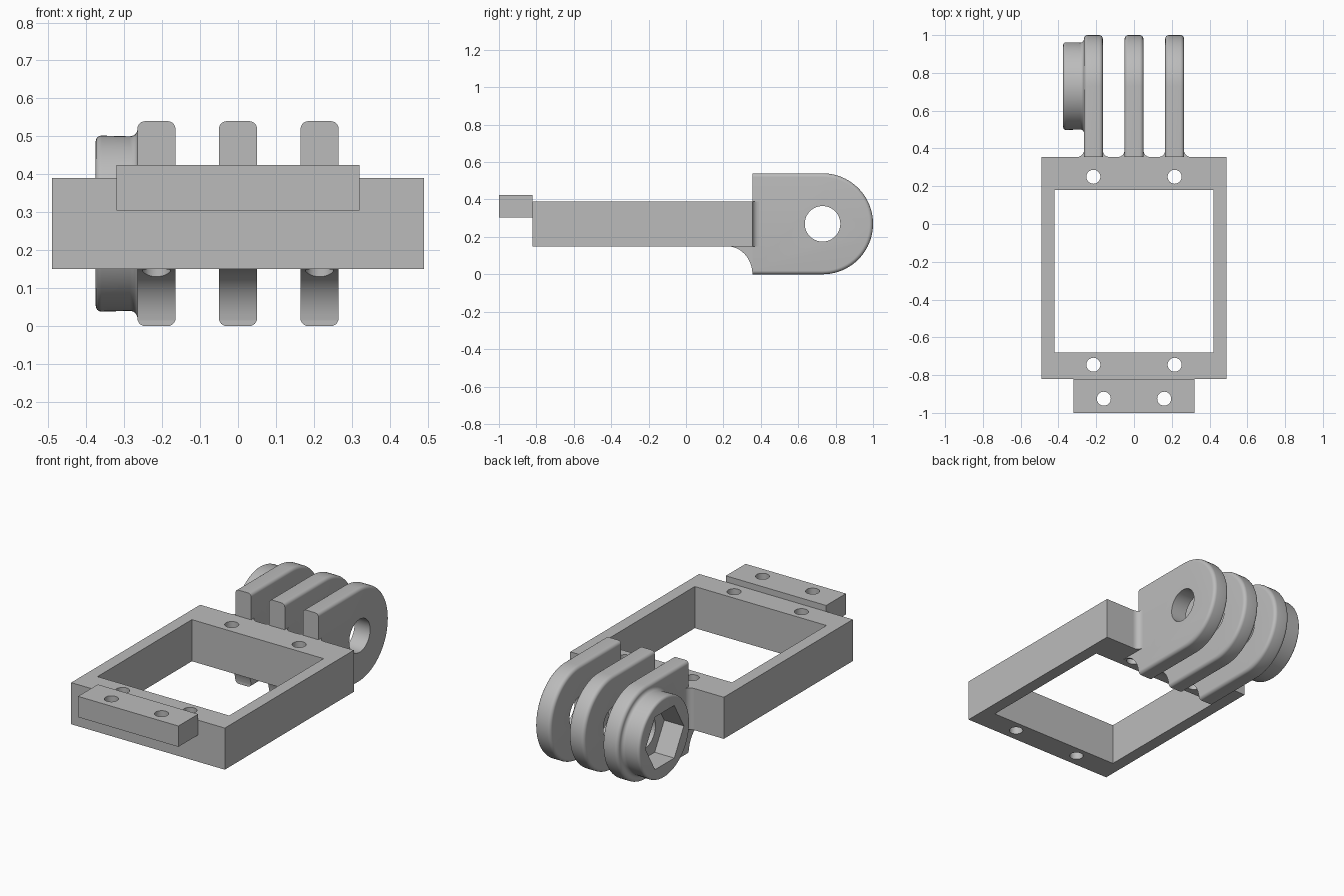
import bpy, bmesh
from math import sin, cos, pi

default = bpy.data.objects.get("Cube")
if default:
    bpy.data.objects.remove(default, do_unlink=True)

GREY = (0.5, 0.5, 0.5, 1.0)
plastic = bpy.data.materials.new("grey plastic")
plastic.use_nodes = True
plastic.diffuse_color = GREY
plastic.node_tree.nodes["Principled BSDF"].inputs["Base Color"].default_value = GREY

# Shared dimensions
BACK, LOW, TOP = 0.355, 0.15, 0.39       # rear face, underside and top of the frame
PIN_Y, PIN_Z, PRONG_R = 0.73, 0.27, 0.27
HALF = 0.05                              # half thickness of a prong
PRONGS = {"right": -0.215, "middle": 0.0, "left": 0.215}
QUARTER = [i * pi / 12 for i in range(7)]


def add_rings(bm, rings):
    """Skin a stack of matching outlines and cap both ends."""
    loops = [[bm.verts.new(p) for p in ring] for ring in rings]
    n = len(loops[0])
    for a, b in zip(loops, loops[1:]):
        for i in range(n):
            j = (i + 1) % n
            bm.faces.new((a[i], a[j], b[j], b[i]))
    bm.faces.new(loops[0])
    bm.faces.new(loops[-1])


def make(name, *stacks):
    bm = bmesh.new()
    for rings in stacks:
        add_rings(bm, rings)
    bmesh.ops.recalc_face_normals(bm, faces=bm.faces[:])
    mesh = bpy.data.meshes.new(name)
    bm.to_mesh(mesh)
    bm.free()
    mesh.materials.append(plastic)
    obj = bpy.data.objects.new(name, mesh)
    bpy.context.collection.objects.link(obj)
    return obj


def activate(obj):
    bpy.ops.object.select_all(action='DESELECT')
    obj.select_set(True)
    bpy.context.view_layer.objects.active = obj


def cut(obj, cutter):
    mod = obj.modifiers.new("cut", 'BOOLEAN')
    mod.operation, mod.solver, mod.object = 'DIFFERENCE', 'EXACT', cutter
    activate(obj)
    bpy.ops.object.modifier_apply(modifier=mod.name)


def box(x, y0, y1, z0, z1):
    return [[(-x, y0, z), (x, y0, z), (x, y1, z), (-x, y1, z)] for z in (z0, z1)]


def upright(x, y, r, n=32):
    """Vertical cylinder through the whole height."""
    return [[(x + r * cos(2 * pi * i / n), y + r * sin(2 * pi * i / n), z)
             for i in range(n)] for z in (-0.1, 0.7)]


def pin_ring(x, r, n=64):
    """Circle or polygon around the pin axis."""
    return [(x, PIN_Y + r * cos(2 * pi * i / n), PIN_Z + r * sin(2 * pi * i / n))
            for i in range(n)]


def prong_rings(cx, edge=0.02, n=40):
    """Tongue with a round end and softened long edges."""
    layers = [(-HALF + edge * (1 - cos(a)), edge * (1 - sin(a))) for a in QUARTER]
    layers += [(-x, d) for x, d in reversed(layers)]
    rings = []
    for x, d in layers:
        r = PRONG_R - d
        arc = [pi / 2 - pi * i / n for i in range(n + 1)]
        ring = [(BACK, PIN_Z + r)]
        ring += [(PIN_Y + r * cos(t), PIN_Z + r * sin(t)) for t in arc]
        ring += [(BACK, PIN_Z - r)]
        rings.append([(cx + x, y, z) for y, z in ring])
    return rings


def gusset_rings(cx):
    """Hollow-curved brace under the rear rail."""
    start = 0.22
    arc = [0.1 + (pi / 2 - 0.1) * i / 14 for i in range(15)]
    side = [(start + (BACK - start) * cos(t), LOW * sin(t)) for t in arc]
    side += [(BACK, LOW), (BACK, side[0][1])]
    return [[(cx + s * HALF, y, z) for y, z in side] for s in (-1, 1)]


def fillet_rings(cx, s, r=0.035):
    """Concave corner strip between a prong and the frame."""
    x = cx + s * HALF
    outline = [(x, BACK)] + [(x + s * r * (1 - cos(a)), BACK + r * (1 - sin(a)))
                             for a in QUARTER]
    return [[(px, py, z) for px, py in outline] for z in (LOW, TOP)]


# Cutters
screw_holes = make("screw_hole_cutter", *[
    upright(s * x, y, 0.037) for s in (-1, 1)
    for x, y in ((0.215, 0.25), (0.215, -0.745), (0.16, -0.925))])
window = make("window_cutter", box(0.42, -0.68, 0.18, -0.1, 0.7))
pin_hole = make("pin_hole_cutter", [pin_ring(x, 0.095) for x in (-0.5, 0.5)])
nut_pocket = make("nut_pocket_cutter", [pin_ring(x, 0.175, 6) for x in (-0.5, -0.25)])
cutters = [screw_holes, window, pin_hole, nut_pocket]

# Rectangular frame and front tab
frame = make("frame", box(0.49, -0.82, BACK, LOW, TOP))
cut(frame, window)
cut(frame, screw_holes)
tab = make("front_tab", box(0.32, -1.0, -0.82, 0.305, 0.425))
cut(tab, screw_holes)
parts = [frame, tab]

# Three hinge prongs with braces and corner fillets
for side, cx in PRONGS.items():
    prong = make(side + "_prong", prong_rings(cx))
    cut(prong, pin_hole)
    if side == "right":
        cut(prong, nut_pocket)
    gusset = make(side + "_gusset", gusset_rings(cx))
    if side != "middle":
        cut(gusset, screw_holes)
    fillets = make(side + "_fillets", fillet_rings(cx, -1), fillet_rings(cx, 1))
    parts += [prong, gusset, fillets]

# Round boss with a hexagonal nut pocket
root, tip = PRONGS["right"] - HALF, -0.375
profile = [(root - 0.02 * (1 - cos(a)), 0.25 - 0.02 * sin(a)) for a in QUARTER]
profile += [(tip + 0.015 * (1 - sin(a)), 0.217 + 0.015 * cos(a)) for a in QUARTER]
boss = make("nut_boss", [pin_ring(x, r) for x, r in profile])
cut(boss, nut_pocket)
parts.append(boss)

for cutter in cutters:
    bpy.data.objects.remove(cutter, do_unlink=True)

for part in parts:
    activate(part)
    bpy.ops.object.shade_smooth_by_angle(angle=pi / 6)
